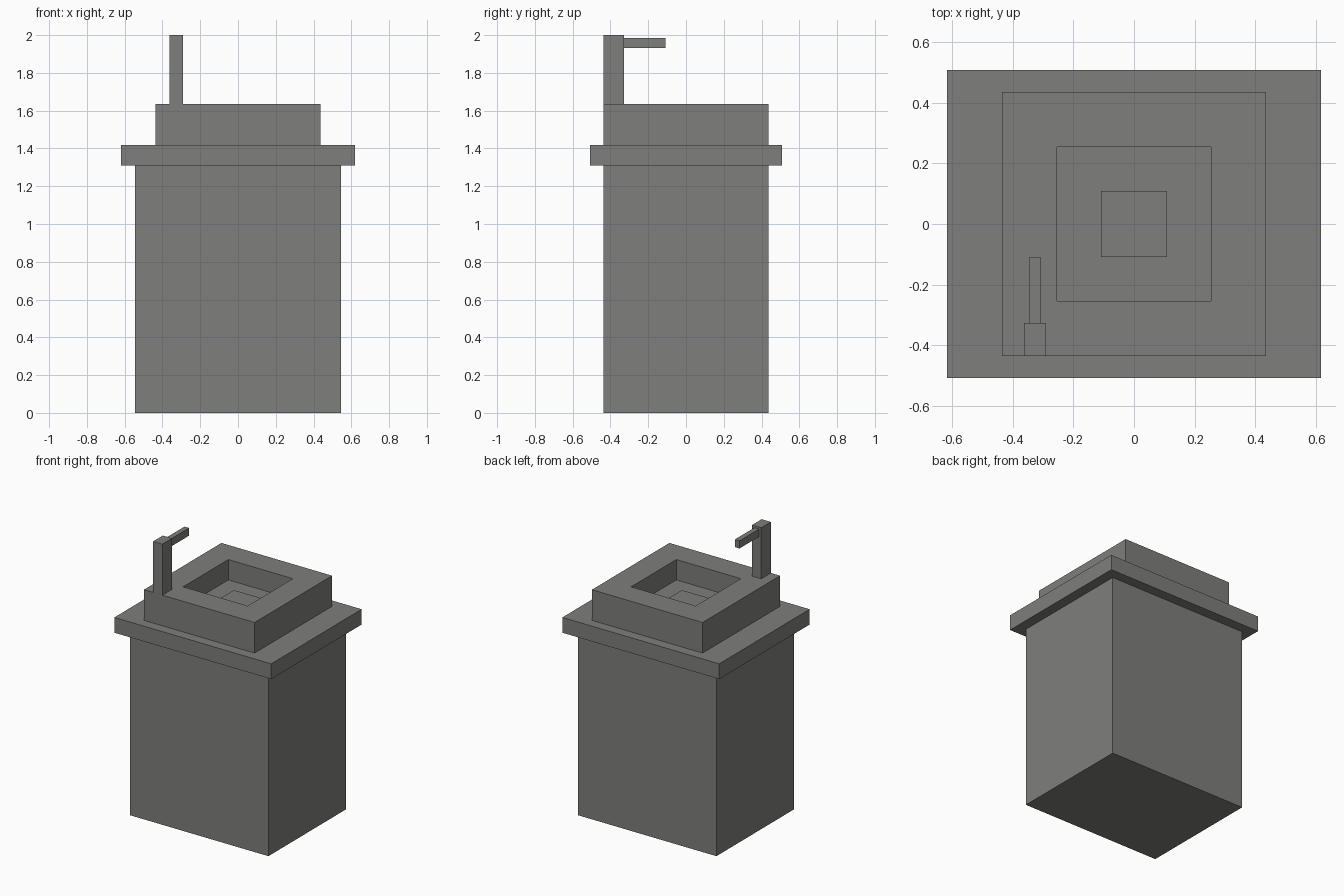
import bpy, bmesh

if "Cube" in bpy.data.objects:
    bpy.data.objects.remove(bpy.data.objects["Cube"])

U = 2.0 / 55  # design unit: the model is 55 units tall

grey = bpy.data.materials.new("warm_grey")
grey.diffuse_color = (0.21, 0.21, 0.20, 1)
grey.use_nodes = True
grey.node_tree.nodes["Principled BSDF"].inputs["Base Color"].default_value = grey.diffuse_color


def box(name, lo, hi, recess=None):
    """Box between two corners (design units); recess = (rim width, depth)."""
    bm = bmesh.new()
    bmesh.ops.create_cube(bm, size=1)
    for v in bm.verts:
        for i in range(3):
            v.co[i] = (hi[i] if v.co[i] > 0 else lo[i]) * U
    bm.normal_update()
    if recess:
        top = max(bm.faces, key=lambda f: f.normal.z)
        bmesh.ops.inset_region(bm, faces=[top], thickness=recess[0] * U, use_even_offset=True)
        floor = bmesh.ops.extrude_discrete_faces(bm, faces=[top])["faces"][0]
        bmesh.ops.translate(bm, verts=floor.verts, vec=(0, 0, -recess[1] * U))
    bmesh.ops.recalc_face_normals(bm, faces=bm.faces)
    mesh = bpy.data.meshes.new(name)
    bm.to_mesh(mesh)
    bm.free()
    mesh.materials.append(grey)
    ob = bpy.data.objects.new(name, mesh)
    bpy.context.collection.objects.link(ob)
    return ob


# Cabinet and overhanging countertop
box("cabinet", (-15, -12, 0), (15, 12, 36))
box("countertop", (-17, -14, 36), (17, 14, 39))

# Square basin with a sunken bowl and a raised drain plate
box("basin", (-12, -12, 39), (12, 12, 45), recess=(5, 4))
box("drain", (-3, -3, 41), (3, 3, 41.6))

# Tap: upright post and horizontal spout
box("tap_post", (-10, -12, 45), (-8, -9, 55))
box("tap_spout", (-9.5, -9, 53.1), (-8.5, -3, 54.6))
